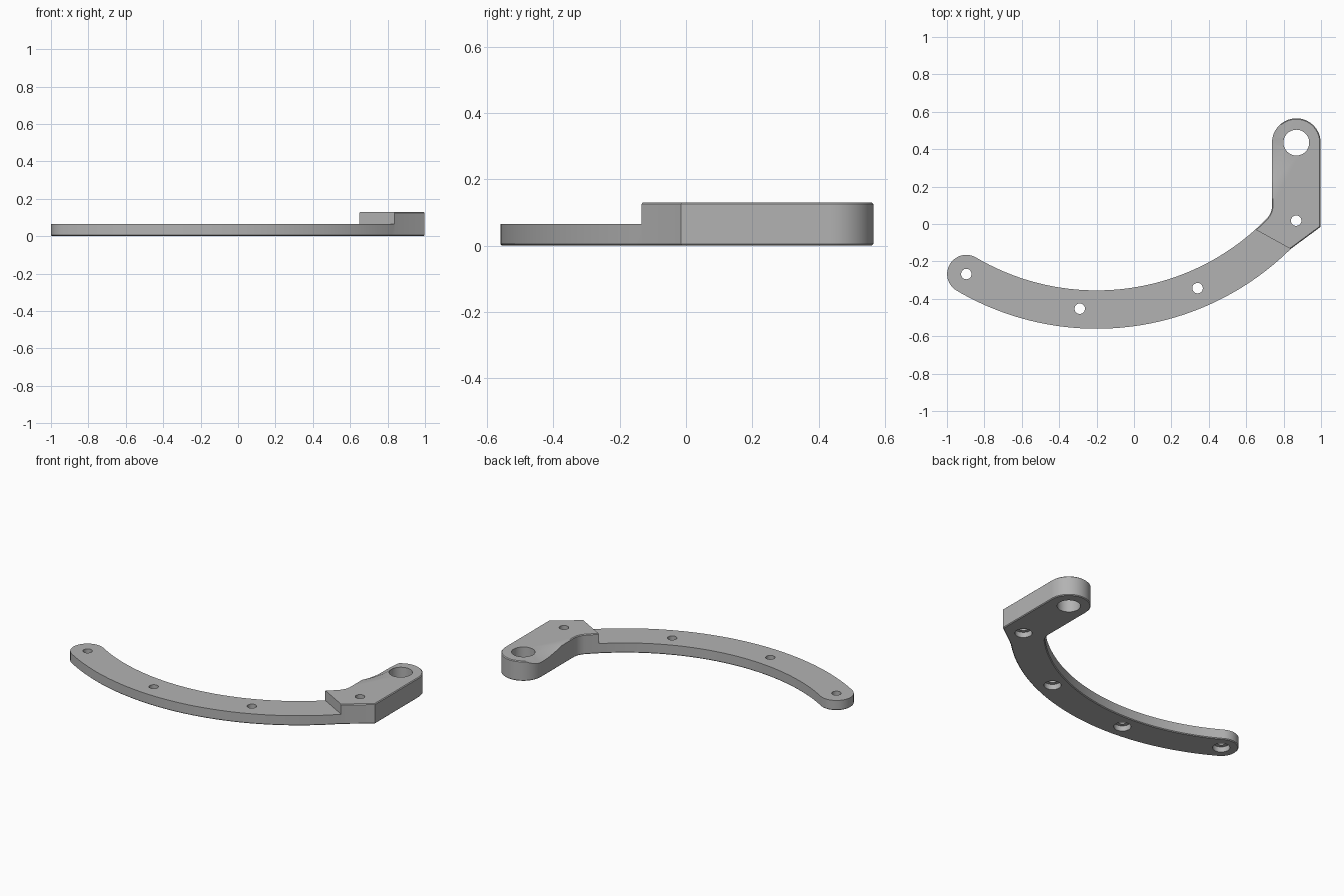
import bpy, bmesh, math
from mathutils import Matrix

cube = bpy.data.objects.get("Cube")
if cube:
    bpy.data.objects.remove(cube)

grey = bpy.data.materials.new("plain_grey")
grey.use_nodes = True
colour = (0.45, 0.45, 0.45, 1)
grey.diffuse_color = colour
grey.node_tree.nodes["Principled BSDF"].inputs["Base Color"].default_value = colour


def arc(cx, cy, r, start, end, n):
    angles = [math.radians(start + (end - start) * i / n) for i in range(n + 1)]
    return [(cx + r * math.cos(a), cy + r * math.sin(a)) for a in angles]


def make_object(name, bm):
    bmesh.ops.recalc_face_normals(bm, faces=bm.faces)
    mesh = bpy.data.meshes.new(name)
    bm.to_mesh(mesh)
    bm.free()
    mesh.materials.append(grey)
    obj = bpy.data.objects.new(name, mesh)
    bpy.context.collection.objects.link(obj)
    return obj


def prism(name, outline, z0, z1):
    bm = bmesh.new()
    face = bm.faces.new([bm.verts.new((x, y, z0)) for x, y in outline])
    up = bmesh.ops.extrude_face_region(bm, geom=[face])["geom"]
    bmesh.ops.translate(bm, vec=(0, 0, z1 - z0),
                        verts=[v for v in up if isinstance(v, bmesh.types.BMVert)])
    return make_object(name, bm)


def cone(name, x, y, z0, z1, r0, r1, n=40):
    bm = bmesh.new()
    bmesh.ops.create_cone(bm, cap_ends=True, segments=n, radius1=r0, radius2=r1,
                          depth=z1 - z0, matrix=Matrix.Translation((x, y, (z0 + z1) / 2)))
    return make_object(name, bm)


def apply_modifier(obj, mod):
    bpy.ops.object.select_all(action="DESELECT")
    bpy.context.view_layer.objects.active = obj
    obj.select_set(True)
    bpy.ops.object.modifier_apply(modifier=mod.name)


def cut(obj, cutter):
    mod = obj.modifiers.new("cut", "BOOLEAN")
    mod.operation = "DIFFERENCE"
    mod.solver = "EXACT"
    mod.object = cutter
    apply_modifier(obj, mod)
    bpy.data.objects.remove(cutter)


# Bracket proportions
ARM_X, ARM_Y = -0.2, 0.915
INNER, OUTER = 1.27, 1.475
TIP = -120.5
ARM_TOP, BLOCK_TOP = 0.065, 0.13
EYE_X, EYE_Y, EYE_R = 0.868, 0.435, 0.13
FILLET = 0.1

# Outline: curved arm, angled corner, rounded eye end, inner fillet, arm tip
mid, half = (INNER + OUTER) / 2, (OUTER - INNER) / 2
tip_x, tip_y = arc(ARM_X, ARM_Y, mid, TIP, TIP, 1)[0]
fillet_x = EYE_X - EYE_R - FILLET
join = -math.degrees(math.acos((fillet_x - ARM_X) / (INNER - FILLET)))
fillet_y = ARM_Y + (INNER - FILLET) * math.sin(math.radians(join))
outline = arc(ARM_X, ARM_Y, OUTER, TIP, -45.3, 64)
outline += [(EYE_X + EYE_R, -0.015)]
outline += arc(EYE_X, EYE_Y, EYE_R, 0, 180, 32)
outline += arc(fillet_x, fillet_y, FILLET, 0, join, 12)
outline += arc(ARM_X, ARM_Y, INNER, join, TIP, 64)[1:]
outline += arc(tip_x, tip_y, half, TIP + 180, TIP + 360, 28)[1:-1]
bracket = prism("curved_bracket", outline, 0, BLOCK_TOP)

# Fine chamfer around the rims
bevel = bracket.modifiers.new("chamfer", "BEVEL")
bevel.width = 0.005
bevel.segments = 1
bevel.limit_method = "ANGLE"
bevel.angle_limit = math.radians(65)
apply_modifier(bracket, bevel)

# Step down from the block to the thinner arm
step = Matrix.Rotation(math.atan2(-0.105, 0.19), 2)
corners = [(-3, -3), (3, -3), (3, 0), (-3, 0)]
step_outline = []
for x, y in corners:
    sx = step[0][0] * x + step[0][1] * y
    sy = step[1][0] * x + step[1][1] * y
    step_outline.append((0.65 + sx, -0.03 + sy))
cut(bracket, prism("step_cutter", step_outline, ARM_TOP, 0.3))

# Sloped scoop beside the eye
cut(bracket, cone("scoop_cutter", 0.4, 0.43, 0.08, 0.15, 0.303, 0.443, 128))

# Eye hole and counterbored screw holes
cut(bracket, cone("eye_cutter", EYE_X, EYE_Y, -0.1, 0.3, 0.069, 0.069, 48))
for x, y in [(tip_x, tip_y), (-0.29, -0.453), (0.34, -0.343), (0.867, 0.018)]:
    cut(bracket, cone("screw_cutter", x, y, -0.1, 0.3, 0.028, 0.028, 32))
    cut(bracket, cone("recess_cutter", x, y, -0.1, 0.035, 0.051, 0.051, 32))

bpy.ops.object.select_all(action="DESELECT")
bpy.context.view_layer.objects.active = bracket
bracket.select_set(True)
bpy.ops.object.shade_smooth_by_angle(angle=math.radians(30))
